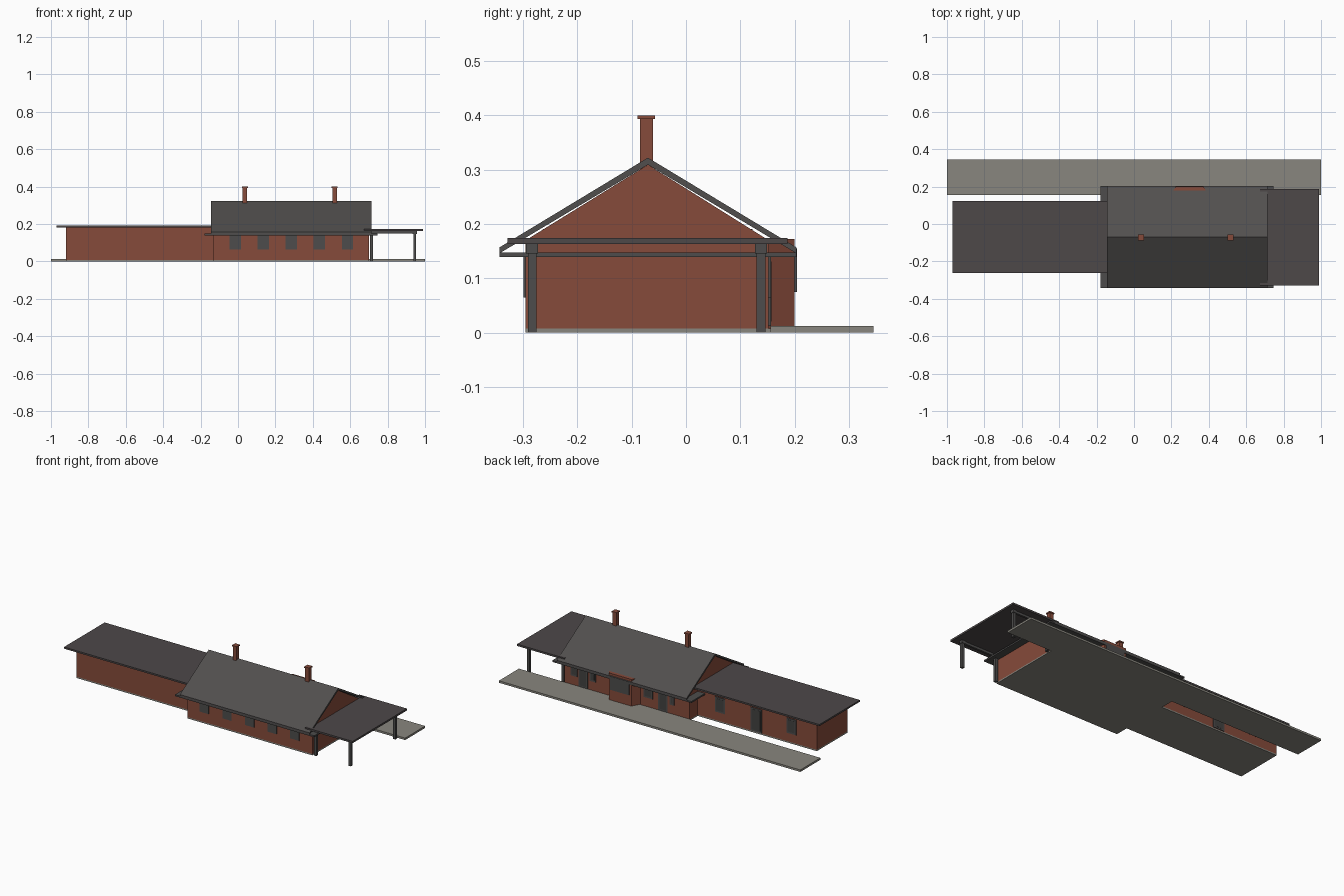
import bpy

old = bpy.data.objects.get("Cube")
if old:
    bpy.data.objects.remove(old)


def material(name, r, g, b):
    m = bpy.data.materials.new(name)
    m.use_nodes = True
    m.diffuse_color = (r, g, b, 1)
    m.node_tree.nodes["Principled BSDF"].inputs["Base Color"].default_value = (r, g, b, 1)
    return m


BRICK = material("brick", 0.24, 0.07, 0.043)
SLATE = material("slate", 0.083, 0.078, 0.076)
FELT = material("roofing felt", 0.074, 0.065, 0.066)
TRIM = material("dark trim", 0.075, 0.073, 0.072)
GLASS = material("dark glass", 0.055, 0.054, 0.053)
STONE = material("paving", 0.25, 0.24, 0.21)


def prism(name, profile, axis, lo, hi, mat):
    """Extrude a closed 2D profile along x (profile y,z) or z (profile x,y)."""
    def place(p, t):
        return (t, *p) if axis == "x" else (*p, t)
    n = len(profile)
    verts = [place(p, t) for t in (lo, hi) for p in profile]
    faces = [tuple(reversed(range(n))), tuple(range(n, 2 * n))]
    faces += [(i, (i + 1) % n, (i + 1) % n + n, i + n) for i in range(n)]
    mesh = bpy.data.meshes.new(name)
    mesh.from_pydata(verts, [], faces)
    mesh.materials.append(mat)
    obj = bpy.data.objects.new(name, mesh)
    bpy.context.collection.objects.link(obj)
    return obj


def box(name, x, y, z, mat):
    return prism(name, [(x[0], y[0]), (x[1], y[0]), (x[1], y[1]), (x[0], y[1])], "z", *z, mat)


def opening(name, x, width, wall_y, side, z, pane=True):
    """Thin framed plate on a wall; side is -1 for front walls, +1 for back walls."""
    def plate(part, inset, depth, mat):
        ys = sorted((wall_y - side * 0.002, wall_y + side * depth))
        h = width / 2 - inset
        box(part, (x - h, x + h), ys, (z[0] + inset, z[1] - inset), mat)
    plate(name + "_frame", 0, 0.004, TRIM)
    if pane:
        plate(name + "_pane", 0.009, 0.005, GLASS)


# Paving and floor slabs
box("platform", (-1, 1), (0.155, 0.345), (0, 0.012), STONE)
box("main_floor", (-0.13, 0.7), (-0.295, 0.156), (0, 0.008), STONE)
box("wing_floor", (-0.92, -0.13), (-0.215, 0.075), (0, 0.008), STONE)

# Main block with gable ends
RIDGE = -0.07
gable = [(-0.295, 0.008), (0.152, 0.008), (0.152, 0.17), (RIDGE, 0.309), (-0.295, 0.17)]
prism("main_walls", gable, "x", -0.13, 0.7, BRICK)
roof = [(-0.343, 0.157), (RIDGE, 0.322), (0.203, 0.157),
        (0.203, 0.146), (RIDGE, 0.309), (-0.343, 0.146)]
prism("main_roof", roof[::-1], "x", -0.145, 0.715, SLATE)
box("eaves_soffit", (-0.178, 0.745), (-0.343, 0.203), (0.139, 0.148), TRIM)

# Low flat-roofed wing
box("wing_walls", (-0.92, -0.13), (-0.215, 0.075), (0.008, 0.182), BRICK)
box("wing_roof", (-0.97, -0.13), (-0.263, 0.122), (0.181, 0.191), FELT)

# Canopy on posts
box("canopy_roof", (0.675, 0.99), (-0.328, 0.187), (0.163, 0.174), FELT)
for row, y in (("front", -0.283), ("back", 0.138)):
    box(row + "_canopy_beam", (0.7, 0.953), (y - 0.006, y + 0.006), (0.149, 0.164), TRIM)
    for place, x in (("inner", 0.715), ("outer", 0.945)):
        box(f"{row}_{place}_post", (x - 0.008, x + 0.008), (y - 0.008, y + 0.008), (0, 0.152), TRIM)
        box(f"{row}_{place}_post_cap", (x - 0.011, x + 0.011), (y - 0.011, y + 0.011), (0.146, 0.163), TRIM)

# Chimneys
for i, x in enumerate((0.037, 0.517)):
    for part, h, z in (("stack", 0.012, (0.28, 0.394)), ("cap", 0.016, (0.393, 0.4))):
        box(f"chimney_{part}_{i}", (x - h, x + h), (-0.073 - h, -0.073 + h), z, BRICK)

# Projecting bay facing the platform
bay = [(0.19, 0.14), (0.405, 0.14), (0.372, 0.2), (0.223, 0.2)]
prism("bay", bay, "z", 0.008, 0.172, BRICK)
opening("bay_window", 0.298, 0.125, 0.2, 1, (0.075, 0.155), False)

# Front windows
for i in range(5):
    opening(f"front_window_{i}", -0.015 + 0.15 * i, 0.06, -0.295, -1, (0.065, 0.14), False)

# Back windows and doors of the main block
for i, (x, w) in enumerate(((-0.015, 0.03), (0.143, 0.06), (0.51, 0.04), (0.635, 0.045))):
    opening(f"back_window_{i}", x, w, 0.152, 1, (0.065, 0.14))
for i, x in enumerate((0.045, 0.575)):
    opening(f"back_door_{i}", x, 0.06, 0.152, 1, (0.012, 0.14))

# Back windows and door of the wing
for i, x in enumerate((-0.28, -0.753)):
    opening(f"wing_window_{i}", x, 0.065, 0.075, 1, (0.06, 0.15))
opening("wing_door", -0.52, 0.075, 0.075, 1, (0.01, 0.15))
